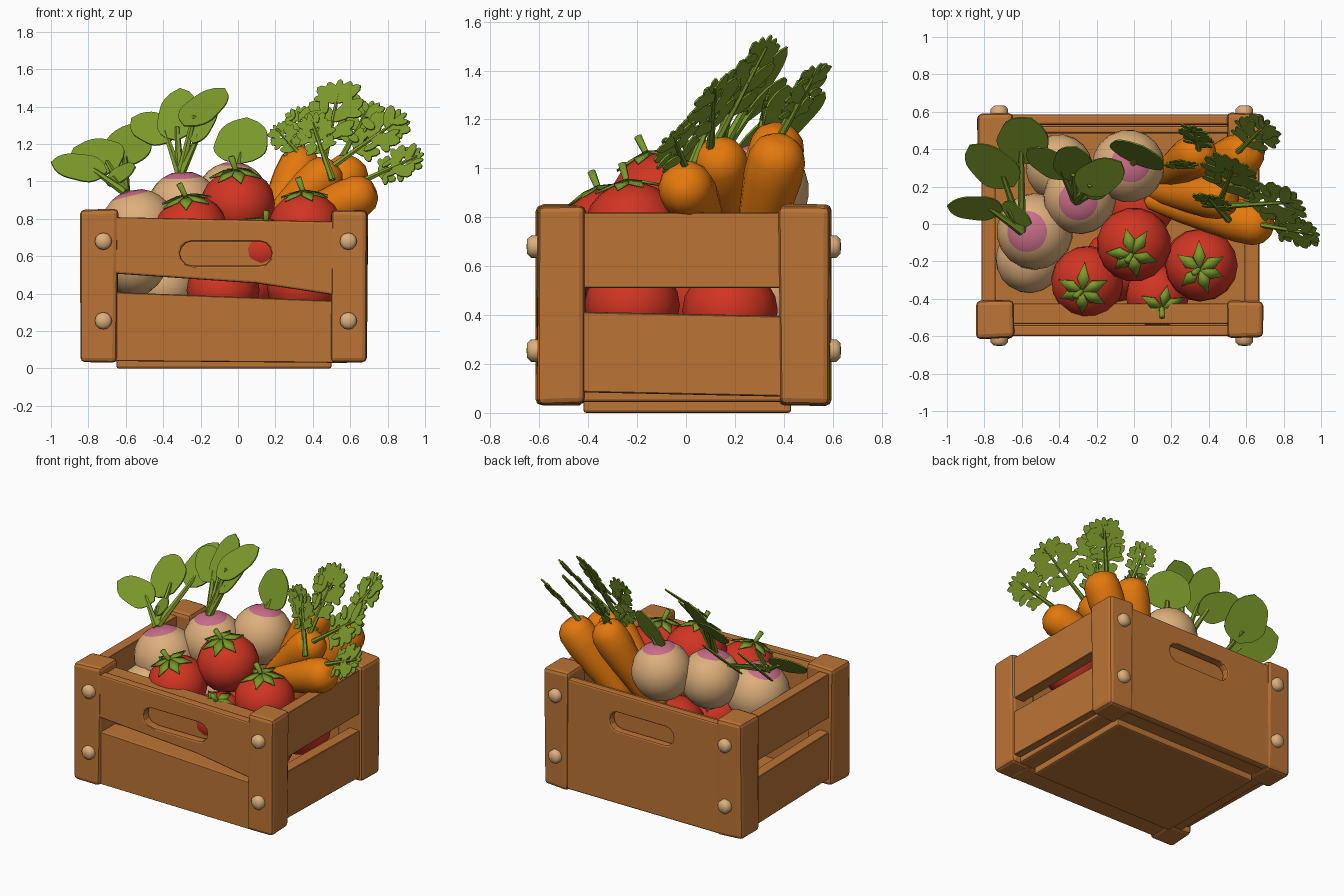
import bpy, bmesh, math, random
from mathutils import Vector

random.seed(4)
if "Cube" in bpy.data.objects:
    bpy.data.objects.remove(bpy.data.objects["Cube"])


def material(name, rgb):
    m = bpy.data.materials.new(name)
    m.use_nodes = True
    m.diffuse_color = (*rgb, 1)
    m.node_tree.nodes["Principled BSDF"].inputs["Base Color"].default_value = (*rgb, 1)
    return m


WOOD = material("warm_wood", (0.50, 0.175, 0.036))
CREAM = material("cream", (0.72, 0.43, 0.20))
PINK = material("pink", (0.58, 0.15, 0.25))
RED = material("tomato_red", (0.64, 0.035, 0.016))
ORANGE = material("carrot_orange", (0.77, 0.19, 0.004))
GREEN = material("leaf_green", (0.20, 0.32, 0.024))


def make(name, bm, mats, smooth=True, loc=(0, 0, 0), axis=None, thick=0, bevel=0):
    bmesh.ops.recalc_face_normals(bm, faces=bm.faces)
    mesh = bpy.data.meshes.new(name)
    bm.to_mesh(mesh)
    bm.free()
    for m in mats:
        mesh.materials.append(m)
    for p in mesh.polygons:
        p.use_smooth = smooth
    ob = bpy.data.objects.new(name, mesh)
    bpy.context.collection.objects.link(ob)
    ob.location = loc
    if axis is not None:
        ob.rotation_euler = Vector(axis).to_track_quat('Z', 'Y').to_euler()
    if thick:
        ob.modifiers.new("thickness", 'SOLIDIFY').thickness = thick
    if bevel:
        b = ob.modifiers.new("soft_edges", 'BEVEL')
        b.width, b.segments, b.limit_method = bevel, 2, 'ANGLE'
        b.angle_limit = math.radians(40)
    return ob


def lathe(profile, segs=16):
    """Revolve (radius, height) pairs around z; zero radius closes a pole."""
    bm = bmesh.new()
    rings = []
    for r, z in profile:
        n = segs if r > 0 else 1
        rings.append([bm.verts.new((r * math.cos(math.tau * i / segs),
                                    r * math.sin(math.tau * i / segs), z)) for i in range(n)])
    for a, b in zip(rings, rings[1:]):
        for i in range(segs):
            j = (i + 1) % segs
            quad = [a[i % len(a)], a[j % len(a)], b[j % len(b)], b[i % len(b)]]
            bm.faces.new(list(dict.fromkeys(quad)))
    return bm


def rod(bm, a, b, r1, r2):
    """Tapered six-sided stem between two points."""
    a, b = Vector(a), Vector(b)
    q = (b - a).to_track_quat('Z', 'Y')
    rings = [[bm.verts.new(p + q @ Vector((r * math.cos(k * math.tau / 6),
              r * math.sin(k * math.tau / 6), 0))) for k in range(6)]
             for p, r in ((a, r1), (b, r2))]
    for k in range(6):
        j = (k + 1) % 6
        bm.faces.new((rings[0][k], rings[0][j], rings[1][j], rings[1][k]))
    bm.faces.new(rings[1])


# Crate boards: outline in (u, z), pushed across the given thickness
def board(name, outline, w0, w1, along='x', slot=False):
    bm = bmesh.new()
    loops = [outline]
    if slot:
        loops.append([(-0.065 + s * 0.18 + 0.065 * math.cos(t), 0.615 + 0.065 * math.sin(t))
                      for s, t0 in ((1, -math.pi / 2), (-1, math.pi / 2))
                      for t in [t0 + k * math.pi / 6 for k in range(7)]])
    for loop in loops:
        vs = [bm.verts.new((u, w0, z) if along == 'x' else (w0, u, z)) for u, z in loop]
        for i, v in enumerate(vs):
            bm.edges.new((v, vs[i - 1]))
    bmesh.ops.triangle_fill(bm, edges=bm.edges[:], use_beauty=True)
    ext = bmesh.ops.extrude_face_region(bm, geom=bm.faces[:])
    move = Vector((0, w1 - w0, 0) if along == 'x' else (w1 - w0, 0, 0))
    bmesh.ops.translate(bm, vec=move, verts=[g for g in ext['geom'] if isinstance(g, bmesh.types.BMVert)])
    return make(name, bm, [WOOD], smooth=False, bevel=0.012)


def rect(u0, u1, z0, z1):
    return [(u0, z0), (u1, z0), (u1, z1), (u0, z1)]


board("front_lower_board", [(-0.7, 0.04), (0.56, 0.03), (0.56, 0.36), (-0.7, 0.41)], -0.59, -0.43)
UPPER = [(-0.7, 0.51), (0.1, 0.455), (0.56, 0.385), (0.56, 0.785), (-0.7, 0.81)]
board("front_upper_board", UPPER, -0.6, -0.54, slot=True)
board("front_inner_board", [(u, z - 0.01 if z > 0.6 else z + 0.02) for u, z in UPPER], -0.535, -0.425)
board("back_board", rect(-0.7, 0.56, 0.04, 0.81), 0.53, 0.585, slot=True)
board("back_inner_board", rect(-0.7, 0.56, 0.07, 0.79), 0.485, 0.525)
for side, xa, xb in (("left", 0.59, 0.67), ("right", -0.74, -0.815)):
    board(side + "_lower_board", [(-0.48, 0.085), (0.46, 0.065), (0.46, 0.395), (-0.48, 0.415)], xa, xb, 'y')
    board(side + "_upper_board", rect(-0.48, 0.46, 0.51, 0.82), xa, xb, 'y')
board("floor_board", rect(-0.65, 0.5, 0.0, 0.06), -0.42, 0.43)
board("floor_panel", rect(-0.76, 0.62, 0.045, 0.105), -0.55, 0.54)

# Corner posts with slightly uneven corners, and their bolts
for x0, x1, xb in ((-0.84, -0.645, -0.72), (0.5, 0.69, 0.59)):
    for y0, y1, face, s in ((-0.61, -0.41, -0.605, -1), (0.38, 0.59, 0.587, 1)):
        bm = bmesh.new()
        bmesh.ops.create_cube(bm, size=1)
        for v in bm.verts:
            v.co = (x0 + (x1 - x0) * (v.co.x + 0.5), y0 + (y1 - y0) * (v.co.y + 0.5),
                    0.035 + 0.815 * (v.co.z + 0.5))
            v.co += Vector([random.uniform(-0.007, 0.007) for _ in range(3)])
        make("corner_post", bm, [WOOD], smooth=False, bevel=0.024)
        for z in (0.255, 0.68):
            make("bolt", lathe([(0.046, 0), (0.046, 0.028), (0.03, 0.045), (0, 0.047)], 12),
                 [CREAM], loc=(xb, face, z), axis=(0, s, 0))


# Turnips: tapered bulb with a pink crown
def turnip(loc, r, axis, capped=True):
    prof = [(0, -1.25), (0.06, -1.1)]
    prof += [(math.sin(a), -math.cos(a)) for a in [0.35 + k * 0.247 for k in range(11)]] + [(0, 0.98)]
    ob = make("turnip", lathe([(p * r, z * r) for p, z in prof], 18), [CREAM, PINK], loc=loc, axis=axis)
    for p in ob.data.polygons:
        if capped and p.center.z / r > 0.86:
            p.material_index = 1


turnip((-0.53, -0.04, 0.755), 0.205, (-0.25, 0, 1))
turnip((-0.29, 0.14, 0.86), 0.195, (-0.05, -0.1, 1))
turnip((-0.03, 0.31, 0.91), 0.195, (0.08, 0.1, 1))
turnip((-0.56, -0.19, 0.57), 0.18, (-0.3, -0.3, 1), capped=False)
turnip((-0.4, 0.3, 0.45), 0.18, (0.3, 0.2, 1), capped=False)


# Tomatoes with a star calyx and a stalk
def tomato(loc, r, axis, topped=True):
    prof = [(0, -0.9)] + [(math.sin(a), -0.92 * math.cos(a)) for a in [k * math.pi / 10 for k in range(1, 10)]]
    make("tomato", lathe([(p * r, z * r) for p, z in prof + [(0, 0.84)]], 16), [RED], loc=loc, axis=axis)
    if not topped:
        return
    bm = bmesh.new()
    for k in range(6):
        a = k * math.tau / 6 + random.uniform(-0.2, 0.2)
        d, s = Vector((math.cos(a), math.sin(a), 0)), Vector((-math.sin(a), math.cos(a), 0))
        up = Vector((0, 0, r))
        pts = [up, d * 0.35 * r + s * 0.17 * r + up * 0.91,
               d * random.uniform(0.68, 0.8) * r + up * 0.78, d * 0.35 * r - s * 0.17 * r + up * 0.91]
        bm.faces.new([bm.verts.new(p) for p in pts])
    make("tomato_calyx", bm, [GREEN], loc=loc, axis=axis, thick=0.01)
    bm = bmesh.new()
    rod(bm, (0, 0, 0.88 * r), (-0.02, -0.02, 1.33 * r), 0.013, 0.018)
    make("tomato_stalk", bm, [GREEN], loc=loc, axis=axis)


tomato((0, -0.11, 0.88), 0.2, (-0.05, -0.28, 1))
tomato((0.36, -0.22, 0.765), 0.195, (-0.05, -0.12, 1))
tomato((-0.25, -0.31, 0.745), 0.195, (-0.15, -0.28, 1))
tomato((0.125, -0.385, 0.64), 0.17, (0.18, -0.42, 1))
for low in ((0.35, -0.22, 0.44), (0.36, 0.18, 0.42), (-0.08, -0.22, 0.42), (0.02, 0.1, 0.45)):
    tomato(low, 0.195, (0, 0, 1), topped=False)


# Carrots: blunt crown tapering to a tip
def carrot(crown, tip, r):
    d = Vector(crown) - Vector(tip)
    length = d.length
    prof = [(0, 0), (0.38, 0.06), (0.68, 0.35), (0.88, 0.65), (1, 0.87)]
    prof = [(p * r, z * length) for p, z in prof]
    prof += [(r * c, length + r * h) for c, h in ((0.98, 0.15), (0.82, 0.55), (0.5, 0.82), (0.15, 0.9), (0, 0.85))]
    make("carrot", lathe(prof, 14), [ORANGE], loc=tip, axis=d)


carrot((0.64, 0.0, 0.92), (0.05, 0.13, 0.68), 0.115)
carrot((0.45, 0.14, 1.02), (0.02, 0.2, 0.6), 0.115)
carrot((0.33, 0.37, 1.08), (0.08, 0.2, 0.55), 0.115)
carrot((0.58, 0.37, 1.03), (0.22, 0.24, 0.5), 0.12)


def leaf_frame(start, tip, normal):
    d = Vector(tip) - Vector(start)
    side = Vector(normal).cross(d).normalized()
    return Vector(start), d, side


# Turnip greens: broad wavy blades on long stems
def broad_leaf(crown, start, tip, w):
    o, d, s = leaf_frame(start, tip, (-0.28, -0.68, 0.67))
    bm = bmesh.new()
    rod(bm, crown, o + d * 0.25, 0.024, 0.013)
    left, right = [], []
    for k in range(1, 12):
        t = k / 12
        half = w * math.sin(math.pi * t ** 0.9) ** 0.6 * (1 + 0.07 * math.sin(9 * t))
        left.append(bm.verts.new(o + d * t + s * half))
        right.append(bm.verts.new(o + d * t - s * half * 0.95))
    bm.faces.new([bm.verts.new(o)] + right + [bm.verts.new(o + d)] + left[::-1])
    make("turnip_leaf", bm, [GREEN], smooth=False, thick=0.008)


GREENS = {
    (-0.6, -0.04, 0.94): [((-0.7, 0.08, 1.05), (-1.0, 0.1, 1.1), 0.1),
                          ((-0.64, 0.2, 1.08), (-0.88, 0.42, 1.18), 0.15),
                          ((-0.62, 0.33, 1.07), (-0.55, 0.57, 1.31), 0.15),
                          ((-0.71, 0.1, 1.0), (-0.55, 0.0, 1.08), 0.07)],
    (-0.31, 0.12, 1.03): [((-0.33, 0.25, 1.24), (-0.57, 0.4, 1.34), 0.11),
                          ((-0.33, 0.22, 1.22), (-0.31, 0.41, 1.5), 0.12),
                          ((-0.29, 0.17, 1.3), (-0.07, 0.33, 1.5), 0.115),
                          ((-0.24, 0.14, 1.2), (-0.12, 0.26, 1.4), 0.06)],
    (-0.01, 0.32, 1.07): [((0.0, 0.33, 1.09), (0.05, 0.42, 1.34), 0.165)],
}
for crown, blades in GREENS.items():
    for start, tip, w in blades:
        broad_leaf(crown, start, tip, w)


# Carrot tops: midrib with paired leaflets, each a fan of rounded lobes
def fern_leaf(start, tip):
    o, d, s = leaf_frame(start, tip, (-0.36, -0.7, 0.62))
    u, length = d.normalized(), d.length
    bm = bmesh.new()
    rod(bm, o - u * 0.08, o + d * 0.9, 0.019, 0.008)

    def lobe(p, ang, size):
        a, b = u * math.cos(ang) + s * math.sin(ang), s * math.cos(ang) - u * math.sin(ang)
        bm.faces.new([bm.verts.new(p + a * size * (0.5 - 0.55 * math.cos(t)) + b * size * 0.25 * math.sin(t))
                      for t in [k * math.tau / 10 for k in range(10)]])

    for t, size in ((0.3, 0.28), (0.52, 0.34), (0.74, 0.27)):
        for sign in (-1, 1):
            root = o + d * t
            out = u * math.cos(0.95) + s * math.sin(0.95) * sign
            reach = size * length
            lobe(root, 0.95 * sign, reach * 1.1)
            for off in (-0.75, 0.75):
                lobe(root + out * reach * 0.4, 0.95 * sign + off, reach * 0.65)
    for ang in (-0.7, 0, 0.7):
        lobe(o + d * 0.82, ang, length * 0.18)
    make("carrot_leaf", bm, [GREEN], smooth=False, thick=0.007)


for start, tip in (((0.66, 0.0, 1.0), (0.99, -0.06, 1.15)), ((0.52, 0.1, 1.09), (0.9, 0.12, 1.36)),
                   ((0.46, 0.12, 1.1), (0.55, 0.35, 1.54)), ((0.55, 0.38, 1.12), (0.72, 0.55, 1.43)),
                   ((0.35, 0.38, 1.14), (0.32, 0.52, 1.4)), ((0.35, 0.3, 1.12), (0.19, 0.33, 1.3)),
                   ((0.48, 0.05, 1.08), (0.38, 0.16, 1.36))):
    fern_leaf(start, tip)
